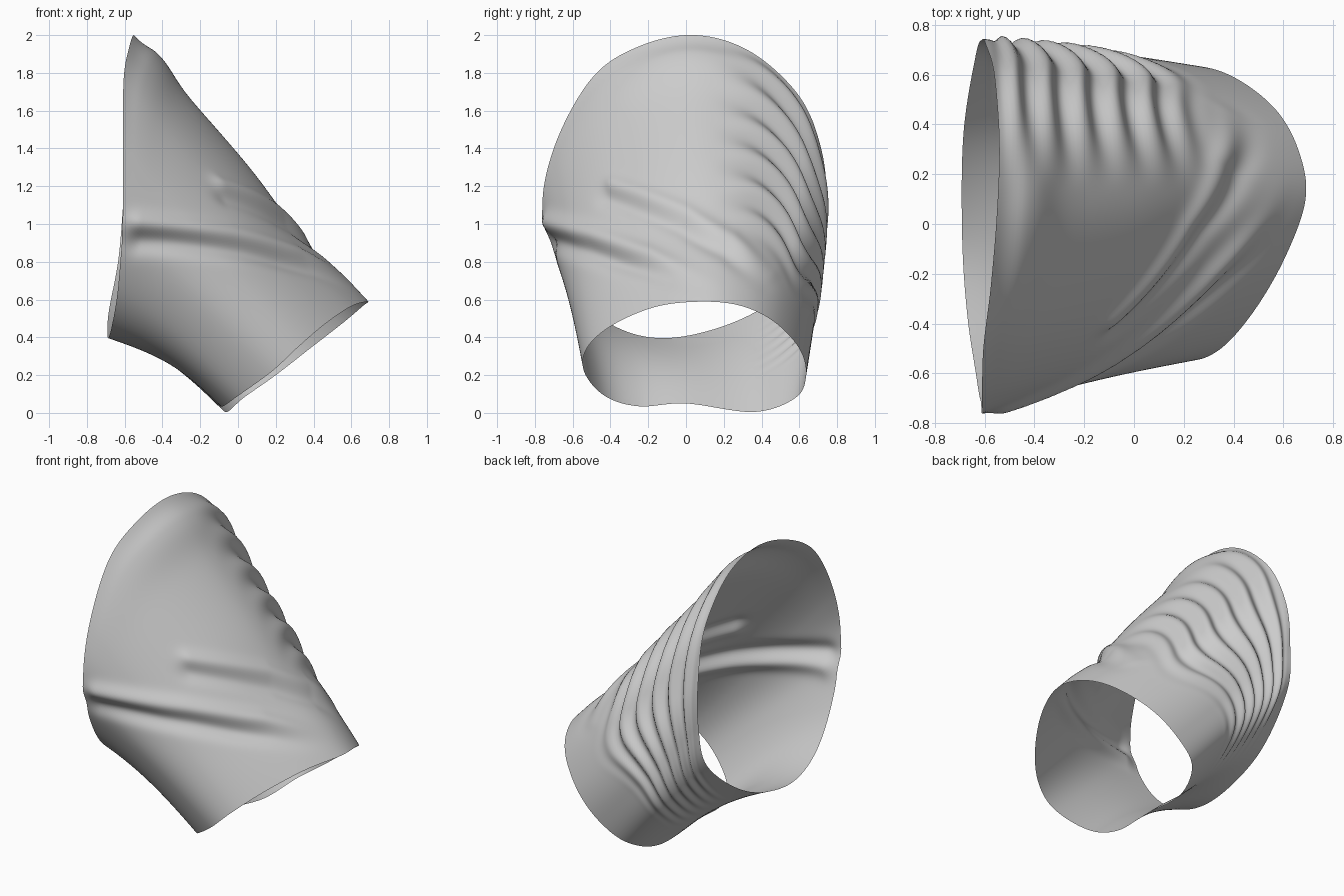
import bpy, math
from mathutils import Vector as V

if "Cube" in bpy.data.objects:
    bpy.data.objects.remove(bpy.data.objects["Cube"])

# Armhole rim and cuff rim: matching points, top -> back -> bottom -> front
ARMHOLE = [V(p) for p in (
    (-.55, .05, 2.0), (-.54, .35, 1.91), (-.56, .60, 1.68), (-.595, .72, 1.38),
    (-.61, .74, 1.08), (-.635, .68, .80), (-.685, .36, .53), (-.69, -.05, .40),
    (-.67, -.36, .45), (-.635, -.60, .66), (-.61, -.755, 1.03), (-.61, -.70, 1.40),
    (-.605, -.50, 1.77), (-.575, -.25, 1.94))]
CUFF = [V(p) for p in (
    (.69, .10, .59), (.66, .30, .565), (.56, .47, .48), (.38, .60, .34),
    (.20, .635, .20), (.03, .58, .08), (-.06, .36, .005), (-.10, 0, .05),
    (-.08, -.25, .035), (.0, -.43, .09), (.18, -.54, .22), (.32, -.52, .35),
    (.46, -.38, .47), (.60, -.15, .565))]
# Long diagonal folds across the front, as side-view (y, z) paths: path, width, height
RIDGE_1 = [V(p) for p in ((-.78, 1.02), (-.5, .95), (-.2, .85), (.14, .68))]
RIDGE_2 = [V(p) for p in ((-.38, 1.21), (0, 1.08), (.25, .94), (.45, .74))]
FOLDS = [(RIDGE_1, .05, .03), ([p - V((.02, .10)) for p in RIDGE_1], .05, -.03),
         (RIDGE_2, .045, .022), ([p - V((.04, .08)) for p in RIDGE_2], .045, -.018)]
N = len(ARMHOLE)


def smooth(a, b, x):
    x = min(1, max(0, (x - a) / (b - a)))
    return x * x * (3 - 2 * x)


def bump(x, centre, width):
    return math.exp(-((x - centre) / width) ** 2)


def loop_point(pts, s):
    """Smooth closed curve through the points."""
    i, f = int(s), s - int(s)
    a, b, c, d = (pts[(i + k) % N] for k in (-1, 0, 1, 2))
    return (b * 2 + (c - a) * f + (a * 2 - b * 5 + c * 4 - d) * f * f
            + (b * 3 - a - c * 3 + d) * f ** 3) * .5


def path_height(p, path, width):
    """Rounded ridge along a path, fading at its far end."""
    q, best, where = V((p.y, p.z)), 9, 0
    for i, (a, b) in enumerate(zip(path, path[1:])):
        ab = b - a
        k = min(1, max(0, (q - a).dot(ab) / ab.length_squared))
        d = (q - a - ab * k).length
        if d < best:
            best, where = d, i + k
    return bump(best, 0, width) * (1 - .7 * smooth(2.2, 3, where))


def fold_height(p, s, t):
    # gathered folds around the back, drawing together under the arm
    x = p.x + .6
    squeeze = 1 + 1.3 * smooth(2.3, 5.5, s) - .12 * (1 - smooth(0, 2, s))
    q = x * squeeze
    fade = smooth(.2, 1.8, s) * (1 - smooth(4.6, 6, s))
    fade *= smooth(.02, .12, q) * (1 - smooth(.65, .95, q)) * (1 - smooth(.6, .9, t))
    h = .024 / squeeze ** .6 * fade * math.cos(2 * math.pi * (q - .38) / .135)
    # diagonal front folds
    if s > 9 or s < 4:
        side = smooth(9, 9.6, s) if s > 6 else 1 - smooth(3, 4, s)
        for path, width, height in FOLDS:
            h += (height * path_height(p, path, width) * side
                  * (.25 + .75 * smooth(0, .12, t)) * (1 - smooth(.75, .98, t)))
    # overall drape: full shoulder, sagging elbow, hollow underside
    top = bump(min(s, N - s), 0, 1.6)
    h += top * (.03 * bump(t, .1, .08) * smooth(0, .08, t) - .035 * bump(t, .72, .16))
    h -= .05 * bump(s, 7.3, 1.6) * math.sin(math.pi * t)
    h += (.012 * bump(s, 4, 1.2) - .015 * bump(s, 10, 1)) * math.sin(math.pi * t)
    return h


# Sleeve: open tube lofted between both rims, pushed outward by the folds
COLS, ROWS = 224, 90
mid_a, mid_b = sum(ARMHOLE, V()) / N, sum(CUFF, V()) / N
axis = (mid_b - mid_a).normalized()
verts, faces = [], []
for r in range(ROWS + 1):
    t = r / ROWS
    centre = mid_a.lerp(mid_b, t)
    for c in range(COLS):
        s = c * N / COLS
        p = loop_point(ARMHOLE, s).lerp(loop_point(CUFF, s), t)
        out = p - centre
        out = (out - axis * out.dot(axis)).normalized()
        verts.append(p + out * fold_height(p, s, t))
for r in range(ROWS):
    for c in range(COLS):
        d = (c + 1) % COLS
        faces.append((r * COLS + c, (r + 1) * COLS + c, (r + 1) * COLS + d, r * COLS + d))
mesh = bpy.data.meshes.new("sleeve")
mesh.from_pydata(verts, [], faces)
mesh.polygons.foreach_set("use_smooth", [True] * len(faces))
mesh.update()
sleeve = bpy.data.objects.new("sleeve", mesh)
bpy.context.collection.objects.link(sleeve)
